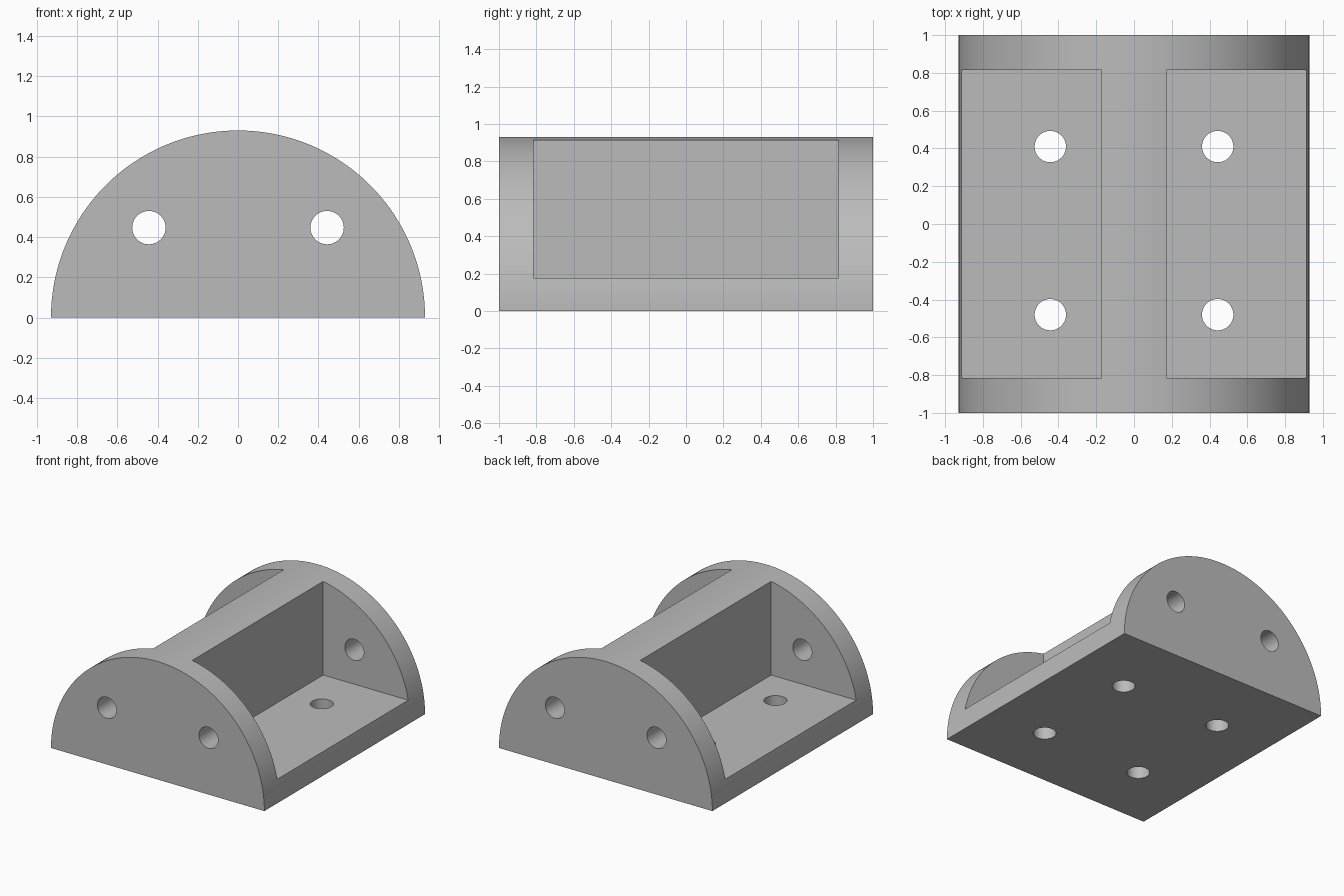
import bpy, math

cube = bpy.data.objects.get("Cube")
if cube:
    bpy.data.objects.remove(cube, do_unlink=True)

RADIUS, LENGTH = 0.93, 2.0
FLOOR, WEB, POCKET = 0.176, 0.172, 0.815
HOLE_R, HOLE_X, HOLE_Z = 0.083, 0.443, 0.447

grey = bpy.data.materials.new("plain grey")
grey.use_nodes = True
colour = (0.5, 0.5, 0.5, 1)
grey.diffuse_color = colour
grey.node_tree.nodes["Principled BSDF"].inputs["Base Color"].default_value = colour

# Half-round block extruded along y
STEPS = 96
arc = [(RADIUS * math.cos(math.pi * i / STEPS), RADIUS * math.sin(math.pi * i / STEPS))
       for i in range(STEPS + 1)]
n = len(arc)
verts = [(x, y, z) for y in (-LENGTH / 2, LENGTH / 2) for x, z in arc]
faces = [tuple(reversed(range(n))), tuple(range(n, 2 * n))]
faces += [(i, (i + 1) % n, n + (i + 1) % n, n + i) for i in range(n)]
mesh = bpy.data.meshes.new("half_round_bracket")
mesh.from_pydata(verts, [], [f[::-1] for f in faces])
mesh.materials.append(grey)
body = bpy.data.objects.new("half_round_bracket", mesh)
bpy.context.collection.objects.link(body)
bpy.context.view_layer.objects.active = body
bpy.ops.object.mode_set(mode='EDIT')
bpy.ops.mesh.select_all(action='SELECT')
bpy.ops.mesh.normals_make_consistent(inside=False)
bpy.ops.object.mode_set(mode='OBJECT')


def cut(cutter):
    """Subtract the cutter from the body and discard it."""
    cutter.hide_render = True
    cutter.data.materials.append(grey)
    bpy.ops.object.select_all(action='DESELECT')
    body.select_set(True)
    bpy.context.view_layer.objects.active = body
    mod = body.modifiers.new("cut", 'BOOLEAN')
    mod.operation, mod.solver, mod.object = 'DIFFERENCE', 'EXACT', cutter
    bpy.ops.object.modifier_apply(modifier=mod.name)
    bpy.data.objects.remove(cutter, do_unlink=True)


def drill(location, depth, rotation=(0, 0, 0)):
    bpy.ops.mesh.primitive_cylinder_add(vertices=48, radius=HOLE_R, depth=depth,
                                        location=location, rotation=rotation)
    cut(bpy.context.object)


for side in (-1, 1):
    # Side pocket, leaving the floor, end walls and central web
    bpy.ops.mesh.primitive_cube_add(size=1, location=(side * (WEB + 0.5), 0, FLOOR + 0.5))
    pocket = bpy.context.object
    pocket.scale = (1, 2 * POCKET, 1)
    cut(pocket)
    # Floor holes
    for y in (0.41, -0.48):
        drill((side * HOLE_X, y, FLOOR / 2), 0.5)
    # End wall holes
    drill((side * HOLE_X, 0, HOLE_Z), LENGTH + 0.4, (math.pi / 2, 0, 0))

bpy.ops.object.select_all(action='DESELECT')
body.select_set(True)
bpy.context.view_layer.objects.active = body
bpy.ops.object.shade_smooth_by_angle(angle=math.radians(30))
